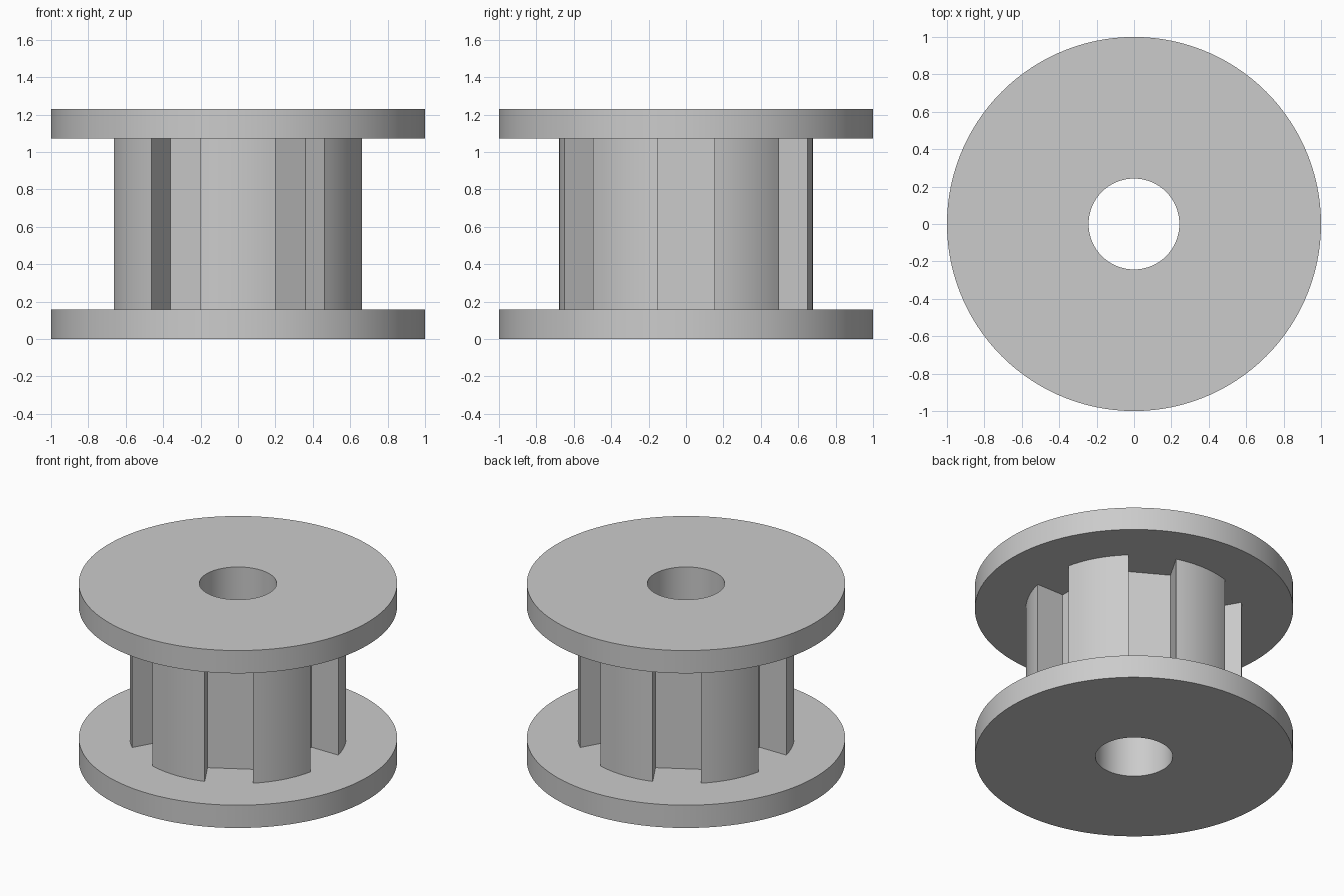
import bpy, bmesh
from math import sin, cos, pi, asin, radians
from mathutils import Vector, Matrix

if "Cube" in bpy.data.objects:
    bpy.data.objects.remove(bpy.data.objects["Cube"], do_unlink=True)

FLANGE_R, BORE_R, TOOTH_R = 1.0, 0.243, 0.68
FLOOR_R, GROOVE_HALF = 0.457, 0.152
TEETH = 6
HEIGHT, FLANGE_T = 1.23, 0.158

grey = bpy.data.materials.new("plain grey")
grey.use_nodes = True
colour = (0.6, 0.6, 0.6, 1)
grey.diffuse_color = colour
grey.node_tree.nodes["Principled BSDF"].inputs["Base Color"].default_value = colour


def circle(radius, count=120):
    return [Vector((radius * cos(2 * pi * i / count), radius * sin(2 * pi * i / count), 0))
            for i in range(count)]


def toothed_outline(steps=10):
    """Round teeth separated by flat-floored, parallel-sided grooves."""
    pitch = 2 * pi / TEETH
    groove_angle = asin(GROOVE_HALF / TOOTH_R)
    points = []
    for k in range(TEETH):
        turn = Matrix.Rotation(k * pitch, 3, 'Z')
        # Groove floor, then the arc of the following tooth
        points += [turn @ Vector((FLOOR_R, side * GROOVE_HALF, 0)) for side in (-1, 1)]
        sweep = pitch - 2 * groove_angle
        for i in range(steps + 1):
            a = groove_angle + sweep * i / steps
            points.append(turn @ Vector((TOOTH_R * cos(a), TOOTH_R * sin(a), 0)))
    return points


def bored_prism(name, outline, z0, z1):
    """Extrude an outline with the centre bore left open."""
    bm = bmesh.new()
    edges = []
    for loop in (outline, circle(BORE_R, 72)):
        verts = [bm.verts.new((p.x, p.y, z0)) for p in loop]
        edges += [bm.edges.new((v, verts[i - 1])) for i, v in enumerate(verts)]
    bmesh.ops.triangle_fill(bm, edges=edges, use_beauty=True, use_dissolve=False)
    out = bmesh.ops.extrude_face_region(bm, geom=bm.faces[:], use_keep_orig=True)
    top = [g for g in out["geom"] if isinstance(g, bmesh.types.BMVert)]
    bmesh.ops.translate(bm, verts=top, vec=(0, 0, z1 - z0))
    bmesh.ops.recalc_face_normals(bm, faces=bm.faces[:])
    mesh = bpy.data.meshes.new(name)
    bm.to_mesh(mesh)
    bm.free()
    mesh.materials.append(grey)
    obj = bpy.data.objects.new(name, mesh)
    bpy.context.collection.objects.link(obj)
    return obj


# Two disc flanges with the toothed hub between them
parts = [
    bored_prism("lower_flange", circle(FLANGE_R), 0, FLANGE_T),
    bored_prism("toothed_hub", toothed_outline(), FLANGE_T, HEIGHT - FLANGE_T),
    bored_prism("upper_flange", circle(FLANGE_R), HEIGHT - FLANGE_T, HEIGHT),
]

# Smooth the round walls, keep the corners crisp
bpy.ops.object.select_all(action='DESELECT')
for part in parts:
    part.select_set(True)
bpy.context.view_layer.objects.active = parts[0]
bpy.ops.object.shade_smooth_by_angle(angle=radians(30))
